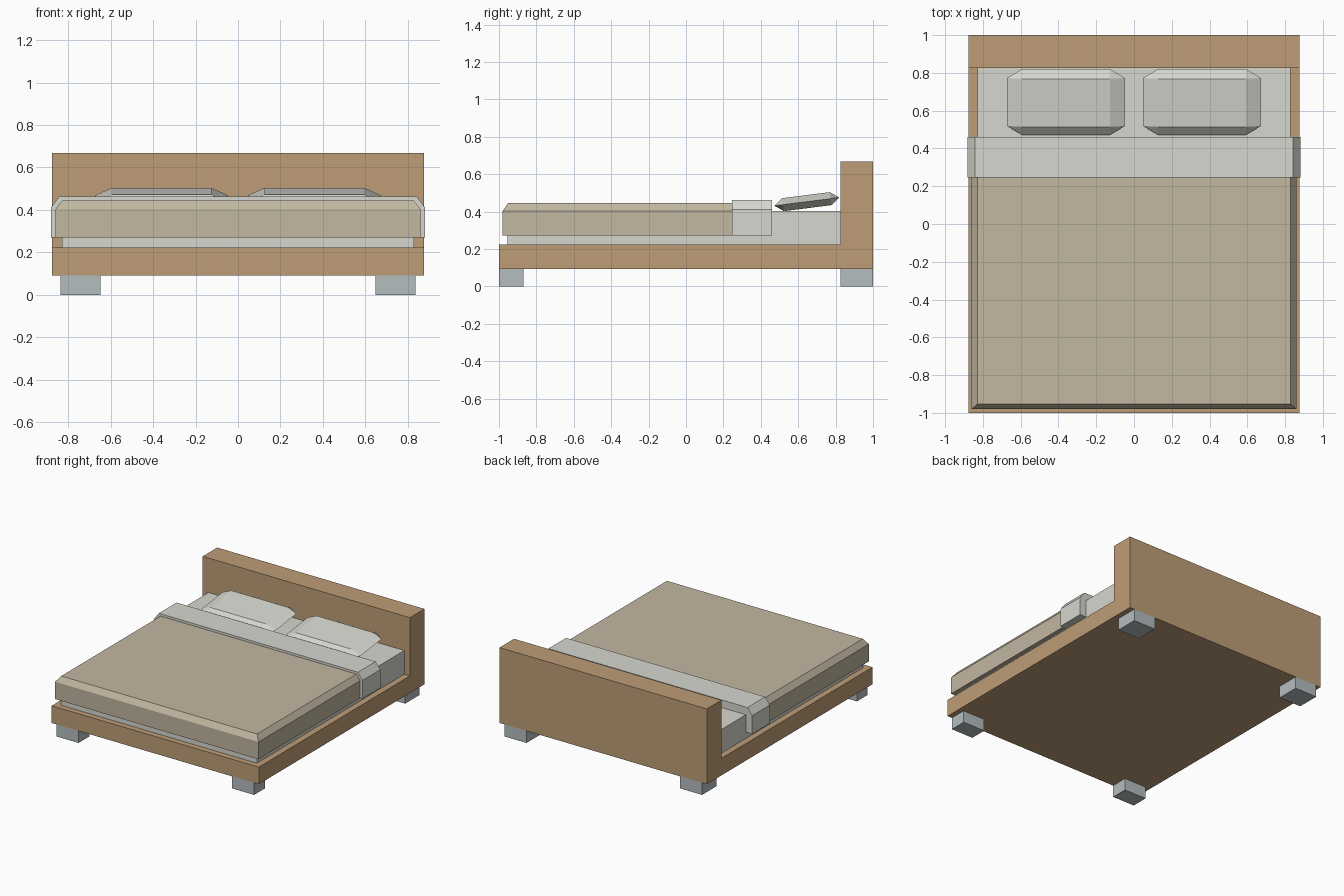
import bpy, bmesh, math
from mathutils import Matrix

if "Cube" in bpy.data.objects:
    bpy.data.objects.remove(bpy.data.objects["Cube"])


def material(name, rgb):
    """Flat colour from 0-255 sRGB values, stored as linear."""
    m = bpy.data.materials.new(name)
    lin = [((c / 255 + 0.055) / 1.055) ** 2.4 for c in rgb]
    m.diffuse_color = (*lin, 1)
    m.use_nodes = True
    m.node_tree.nodes["Principled BSDF"].inputs["Base Color"].default_value = m.diffuse_color
    return m


wood = material("oak_wood", (190, 157, 119))
blanket = material("beige_blanket", (194, 183, 161))
linen = material("pale_linen", (215, 215, 208))
metal = material("grey_metal", (181, 189, 192))


def finish(name, bm, mat):
    bmesh.ops.recalc_face_normals(bm, faces=bm.faces)
    me = bpy.data.meshes.new(name)
    bm.to_mesh(me)
    bm.free()
    me.materials.append(mat)
    ob = bpy.data.objects.new(name, me)
    bpy.context.collection.objects.link(ob)
    return ob


def hull(name, points, mat, matrix=Matrix()):
    """Convex solid around the points, with flat regions merged."""
    bm = bmesh.new()
    for p in points:
        bm.verts.new(p)
    bmesh.ops.convex_hull(bm, input=bm.verts)
    bmesh.ops.dissolve_limit(bm, angle_limit=0.01, verts=bm.verts, edges=bm.edges)
    bm.transform(matrix)
    return finish(name, bm, mat)


def box(name, x, y, z, mat):
    return hull(name, [(a, b, c) for a in x for b in y for c in z], mat)


def extrude(name, points, direction, mat):
    """Flat outline swept along a direction."""
    bm = bmesh.new()
    face = bm.faces.new([bm.verts.new(p) for p in points])
    new = bmesh.ops.extrude_face_region(bm, geom=[face])["geom"]
    verts = [v for v in new if isinstance(v, bmesh.types.BMVert)]
    bmesh.ops.translate(bm, verts=verts, vec=direction)
    # the extrusion keeps or drops the start cap; make sure the solid is closed
    open_edges = [e for e in bm.edges if e.is_boundary]
    if open_edges:
        bmesh.ops.holes_fill(bm, edges=open_edges)
    return finish(name, bm, mat)


# Bed frame: platform and headboard as one L-shaped side profile
W = 0.876
profile = [(-1, 0.092), (1, 0.092), (1, 0.668), (0.825, 0.668), (0.825, 0.223), (-1, 0.223)]
extrude("bed_frame", [(-W, y, z) for y, z in profile], (2 * W, 0, 0), wood)

# Four block legs
for side, s in (("left", -1), ("right", 1)):
    for end, y in (("front", (-1, -0.87)), ("back", (0.825, 1))):
        box(f"{end}_{side}_leg", (s * 0.648, s * 0.836), y, (0, 0.092), metal)

# Mattress
box("mattress", (-0.828, 0.828), (-0.955, 0.825), (0.223, 0.404), linen)

# Blanket: chamfered along the sides and the foot
pts = [(s * 0.86, y, z) for s in (-1, 1) for y in (-0.98, 0.25) for z in (0.271, 0.403)]
pts += [(s * 0.828, y, 0.445) for s in (-1, 1) for y in (-0.952, 0.25)]
hull("blanket", pts, blanket)

# Folded sheet: a chamfered strip draped over the mattress
outer = [(0.881, 0.271), (0.881, 0.411), (0.842, 0.463)]
inner = [(0.822, 0.400), (0.822, 0.271)]
half = outer + inner
strip = outer + [(-x, z) for x, z in reversed(outer)] + [(-x, z) for x, z in reversed(inner)] + inner
extrude("folded_sheet", [(x, 0.246, z) for x, z in strip], (0, 0.214, 0), linen)

# Pillows: flat bevelled cushions, leaning slightly towards the headboard
for side, s in (("left", -1), ("right", 1)):
    pts = []
    for a in (-1, 1):
        for b in (-1, 1):
            pts += [(a * 0.234, b * 0.128, 0.035), (a * 0.234, b * 0.128, -0.035),
                    (a * 0.312, b * 0.128, 0), (a * 0.234, b * 0.175, 0)]
    place = Matrix.Translation((s * 0.36, 0.646, 0.453)) @ Matrix.Rotation(math.radians(7.2), 4, "X")
    hull(f"{side}_pillow", pts, linen, place)
